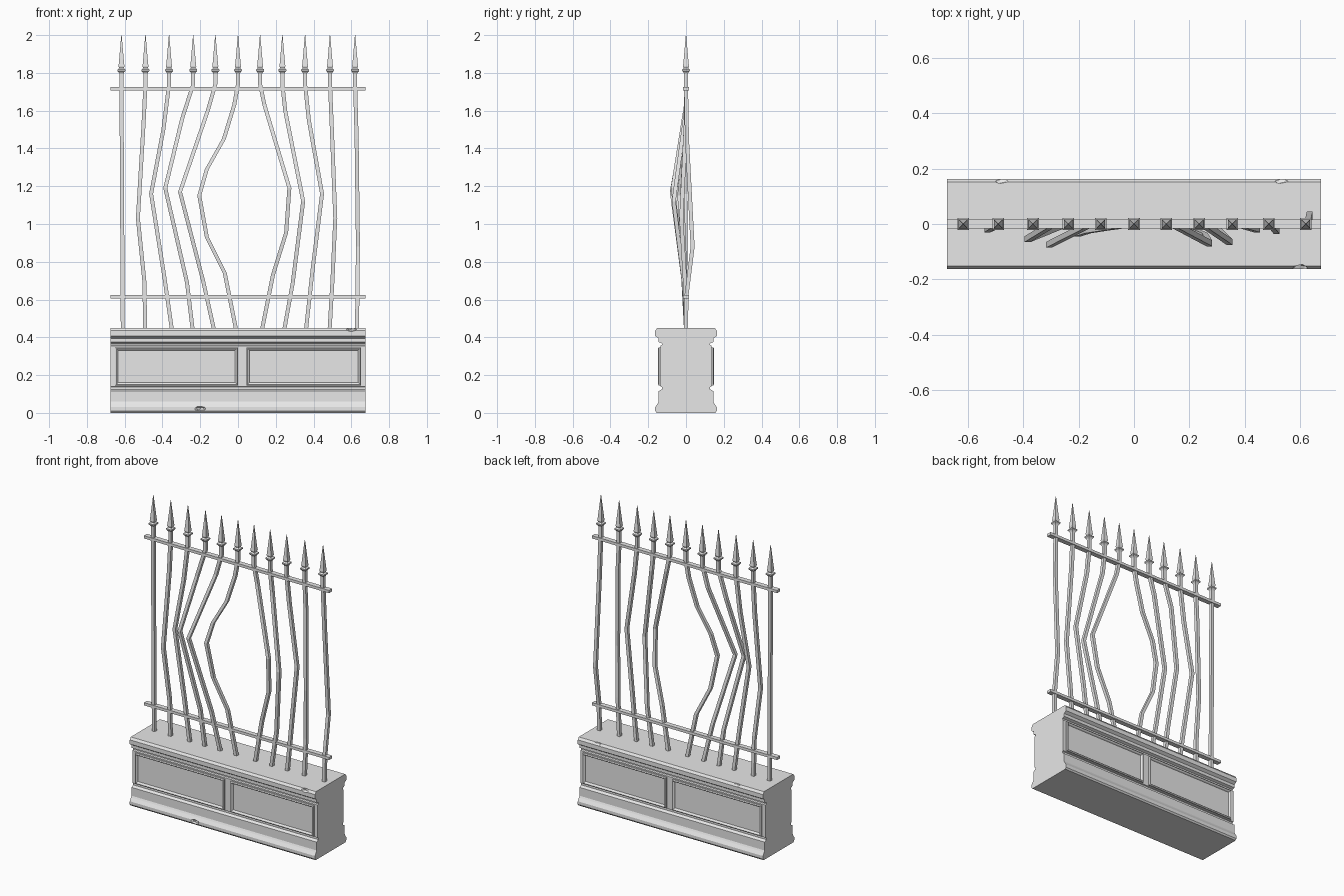
import bpy, bmesh, math
from mathutils import Vector

if "Cube" in bpy.data.objects:
    bpy.data.objects.remove(bpy.data.objects["Cube"], do_unlink=True)

grey = bpy.data.materials.new("plain_grey")
grey.use_nodes = True
grey.diffuse_color = (0.8, 0.8, 0.8, 1)
grey.node_tree.nodes["Principled BSDF"].inputs["Base Color"].default_value = (0.8, 0.8, 0.8, 1)


def finish(name, bm):
    bmesh.ops.recalc_face_normals(bm, faces=bm.faces)
    mesh = bpy.data.meshes.new(name)
    bm.to_mesh(mesh)
    bm.free()
    mesh.materials.append(grey)
    obj = bpy.data.objects.new(name, mesh)
    bpy.context.collection.objects.link(obj)
    return obj


def add_box(bm, lo, hi):
    verts = bmesh.ops.create_cube(bm, size=1)["verts"]
    for v in verts:
        v.co = Vector([a + (c + 0.5) * (b - a) for a, b, c in zip(lo, hi, v.co)])


def square_loft(bm, rings):
    """Square sections (x, y, z, half width) skinned from bottom to top."""
    loops = []
    for x, y, z, r in rings:
        loops.append([bm.verts.new((x + a * r, y + b * r, z))
                      for a, b in ((-1, -1), (1, -1), (1, 1), (-1, 1))])
    for low, high in zip(loops, loops[1:]):
        for i in range(4):
            j = (i + 1) % 4
            bm.faces.new((low[i], low[j], high[j], high[i]))
    bm.faces.new(loops[0])
    bm.faces.new(loops[-1])


# Plinth: moulded side profile (half depth, height) swept along x
HALF = 0.675
profile = [(0.155, 0), (0.163, 0.01), (0.163, 0.03), (0.15, 0.05), (0.145, 0.06),
           (0.145, 0.115), (0.128, 0.125), (0.128, 0.137), (0.135, 0.14), (0.135, 0.355),
           (0.128, 0.36), (0.128, 0.368), (0.145, 0.375), (0.145, 0.395),
           (0.163, 0.407), (0.163, 0.435), (0.152, 0.45)]
outline = profile + [(-y, z) for y, z in reversed(profile)]
bm = bmesh.new()
face = bm.faces.new([bm.verts.new((-HALF, y, z)) for y, z in outline])
moved = bmesh.ops.extrude_face_region(bm, geom=[face])["geom"]
bmesh.ops.translate(bm, vec=(2 * HALF, 0, 0),
                    verts=[v for v in moved if isinstance(v, bmesh.types.BMVert)])
plinth = finish("plinth", bm)

# Worn chips cut from the plinth edges
bm = bmesh.new()
for x, y, z in ((0.6, -0.165, 0.445), (-0.2, -0.168, 0.022), (-0.48, 0.165, 0.452), (0.53, 0.165, 0.452)):
    chip = bmesh.ops.create_icosphere(bm, subdivisions=1, radius=1)["verts"]
    for v in chip:
        v.co = Vector((x + v.co.x * 0.035, y + v.co.y * 0.022, z + v.co.z * 0.016))
cutter = finish("chip_cutter", bm)
cutter.hide_render = True
cut = plinth.modifiers.new("chips", "BOOLEAN")
cut.object = cutter
cut.solver = "EXACT"
bpy.context.view_layer.objects.active = plinth
bpy.ops.object.modifier_apply(modifier=cut.name)
bpy.data.objects.remove(cutter, do_unlink=True)

# Raised panel frames on both long sides
for side, label in ((-1, "front"), (1, "back")):
    for x0, x1, which in ((-0.65, 0.0, "right"), (0.045, 0.652, "left")):
        bm = bmesh.new()
        z0, z1 = 0.145, 0.347
        rings = []
        for inset, y in ((0, 0.13), (0, 0.144), (0.006, 0.148), (0.012, 0.144), (0.016, 0.136)):
            rings.append([bm.verts.new((x, side * y, z)) for x, z in (
                (x0 + inset, z0 + inset), (x1 - inset, z0 + inset),
                (x1 - inset, z1 - inset), (x0 + inset, z1 - inset))])
        for a, b in zip(rings, rings[1:]):
            for i in range(4):
                j = (i + 1) % 4
                bm.faces.new((a[i], a[j], b[j], b[i]))
        bm.faces.new(rings[-1])
        bm.faces.new(rings[0])
        finish(f"{label}_{which}_panel", bm)

# Horizontal rails
for name, z in (("lower_rail", 0.615), ("upper_rail", 1.715)):
    bm = bmesh.new()
    add_box(bm, (-HALF, -0.016, z - 0.009), (HALF, 0.016, z + 0.009))
    finish(name, bm)

# Bent bars: top x, peak y offset, peak height, then (x, z) path points
bars = [
    (-0.617, 0, 1, [(-0.61, 0.44)]),
    (-0.49, -0.02, 1.03, [(-0.492, 0.44), (-0.495, 0.69), (-0.53, 1.03), (-0.5, 1.53)]),
    (-0.365, 0, 1.16, [(-0.35, 0.44), (-0.39, 0.72), (-0.46, 1.16), (-0.395, 1.5)]),
    (-0.237, -0.055, 1.19, [(-0.24, 0.44), (-0.27, 0.69), (-0.385, 1.19), (-0.295, 1.56)]),
    (-0.12, -0.075, 1.17, [(-0.127, 0.44), (-0.185, 0.7), (-0.307, 1.17), (-0.16, 1.6)]),
    (0.0, -0.035, 1.15, [(-0.01, 0.44), (-0.07, 0.74), (-0.165, 0.93), (-0.205, 1.15),
                         (-0.165, 1.29), (-0.075, 1.45), (-0.02, 1.63)]),
    (0.117, -0.07, 1.19, [(0.127, 0.44), (0.185, 0.73), (0.255, 0.955), (0.272, 1.19), (0.14, 1.63)]),
    (0.235, -0.065, 1.12, [(0.245, 0.44), (0.29, 0.69), (0.345, 1.12), (0.25, 1.6)]),
    (0.355, -0.02, 1.16, [(0.36, 0.44), (0.395, 0.76), (0.445, 1.16), (0.375, 1.55)]),
    (0.487, -0.025, 1.03, [(0.485, 0.44), (0.5, 0.7), (0.515, 1.03), (0.495, 1.55)]),
    (0.62, 0.035, 0.88, [(0.63, 0.44), (0.632, 0.62), (0.635, 0.88), (0.628, 1.45)]),
]
spear = [(1.795, 0.01), (1.803, 0.014), (1.81, 0.021), (1.818, 0.021), (1.825, 0.012),
         (1.835, 0.016), (1.85, 0.014), (2.0, 0.001)]
R = 0.0105
for n, (top, dy, peak, path) in enumerate(bars, 1):
    bm = bmesh.new()
    rings = []
    for x, z in path + [(top, 1.74), (top, 1.8)]:
        # depth offset fades linearly from the peak to both rails
        fade = (z - 0.6) / (peak - 0.6) if z < peak else (1.55 - z) / (1.55 - peak)
        rings.append((x, dy * max(0, min(1, fade)), z, R))
    square_loft(bm, rings)
    finish(f"bar_{n}", bm)
    bm = bmesh.new()
    square_loft(bm, [(top, 0, z, r) for z, r in spear])
    finish(f"spear_tip_{n}", bm)
